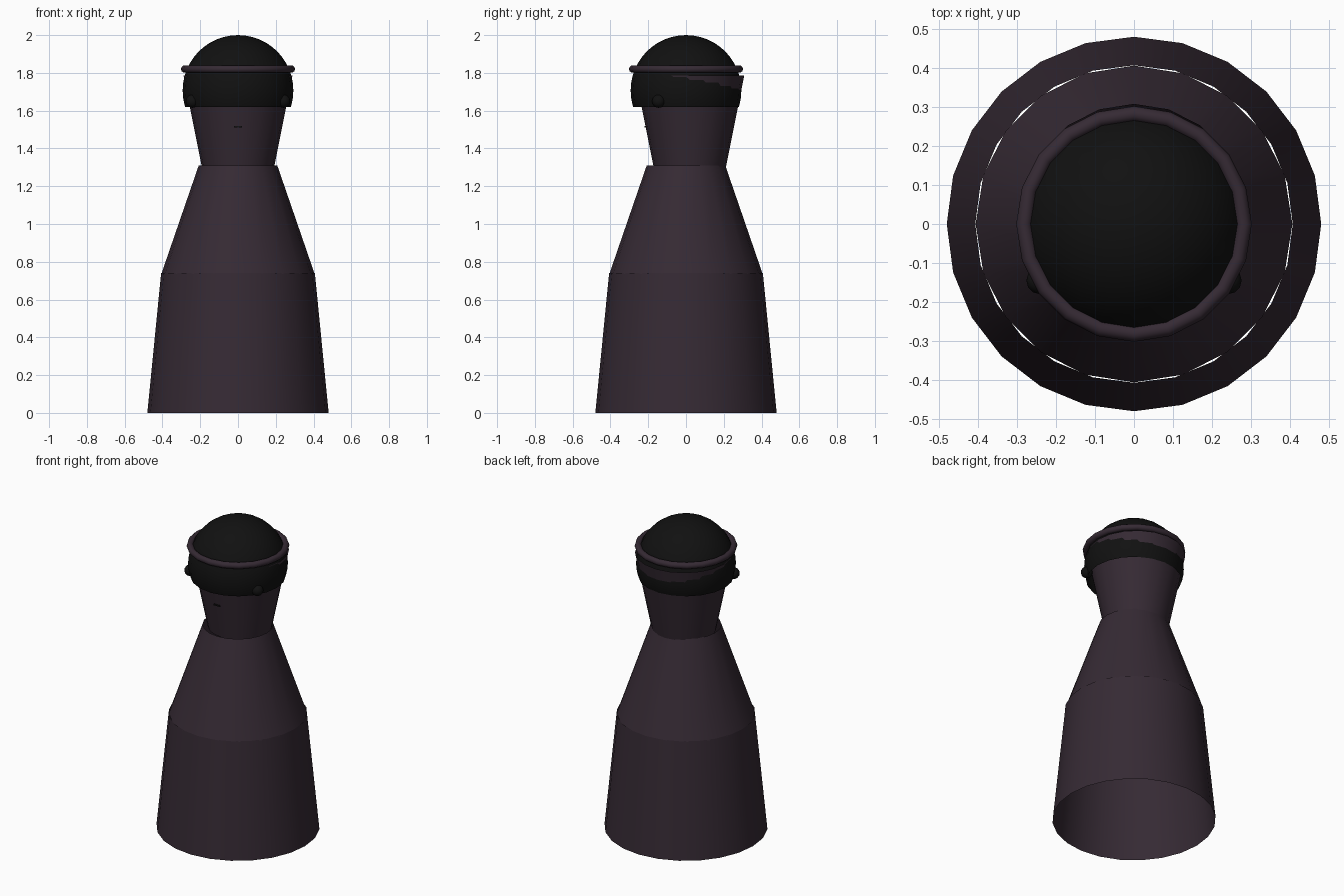
import bpy, bmesh, math
from mathutils import Matrix

if "Cube" in bpy.data.objects:
    bpy.data.objects.remove(bpy.data.objects["Cube"])


def mat(name, rgb):
    m = bpy.data.materials.new(name)
    m.diffuse_color = (*rgb, 1)
    m.use_nodes = True
    m.node_tree.nodes["Principled BSDF"].inputs["Base Color"].default_value = m.diffuse_color
    return m


PLUM = mat("dark plum cloth", (0.036, 0.023, 0.034))
BLACK = mat("soft black", (0.0055, 0.0055, 0.0055))


def finish(name, bm, material, angle=40):
    bmesh.ops.recalc_face_normals(bm, faces=bm.faces)
    me = bpy.data.meshes.new(name)
    bm.to_mesh(me)
    bm.free()
    me.materials.append(material)
    ob = bpy.data.objects.new(name, me)
    bpy.context.collection.objects.link(ob)
    bpy.ops.object.select_all(action='DESELECT')
    ob.select_set(True)
    bpy.context.view_layer.objects.active = ob
    bpy.ops.object.shade_smooth_by_angle(angle=math.radians(angle))
    return ob


def tube(name, z0, z1, r0, r1, sides, y=0.0):
    """Open-ended tapered tube with a vertex on the x axis."""
    bm = bmesh.new()
    rings = []
    for z, r in ((z0, r0), (z1, r1)):
        rings.append([bm.verts.new((r * math.cos(2 * math.pi * i / sides),
                                    y + r * math.sin(2 * math.pi * i / sides), z))
                      for i in range(sides)])
    a, b = rings
    for i in range(sides):
        j = (i + 1) % sides
        bm.faces.new((a[i], a[j], b[j], b[i]))
    return finish(name, bm, PLUM)


# Hollow robe, shoulder cape and flared head wrap
tube("robe_skirt", 0.0, 0.74, 0.48, 0.407, 24)
tube("shoulder_cape", 0.735, 1.31, 0.406, 0.208, 20)
tube("head_wrap", 1.29, 1.785, 0.189, 0.288, 20, y=0.02)

# Black dome cap: sphere cut flat just below its equator
bm = bmesh.new()
bmesh.ops.create_uvsphere(bm, u_segments=20, v_segments=24, radius=0.293,
                          matrix=Matrix.Translation((0, 0, 1.707)))
bmesh.ops.bisect_plane(bm, geom=bm.verts[:] + bm.edges[:] + bm.faces[:],
                       plane_co=(0, 0, 1.62), plane_no=(0, 0, 1), clear_inner=True)
finish("dome_cap", bm, BLACK)

# Ring around the cap
bm = bmesh.new()
N, M = 20, 10
v = [[bm.verts.new(((0.282 + 0.02 * math.cos(q)) * math.cos(p),
                    (0.282 + 0.02 * math.cos(q)) * math.sin(p),
                    1.82 + 0.02 * math.sin(q)))
      for q in (2 * math.pi * k / M for k in range(M))]
     for p in (2 * math.pi * i / N for i in range(N))]
for i in range(N):
    for k in range(M):
        bm.faces.new((v[i][k], v[(i + 1) % N][k],
                      v[(i + 1) % N][(k + 1) % M], v[i][(k + 1) % M]))
finish("cap_ring", bm, PLUM, 50)

# Side studs
for side, label in ((-1, "left"), (1, "right")):
    bm = bmesh.new()
    bmesh.ops.create_uvsphere(bm, u_segments=12, v_segments=8, radius=0.035,
                              matrix=Matrix.Translation((side * 0.241, -0.145, 1.65)))
    finish("stud_" + label, bm, BLACK)

# Tiny mouth on the front of the wrap
bm = bmesh.new()
bmesh.ops.create_cube(bm, size=1, matrix=Matrix.Translation((0, -0.214, 1.515))
                      @ Matrix.Diagonal((0.04, 0.012, 0.008, 1)))
finish("mouth", bm, BLACK)
